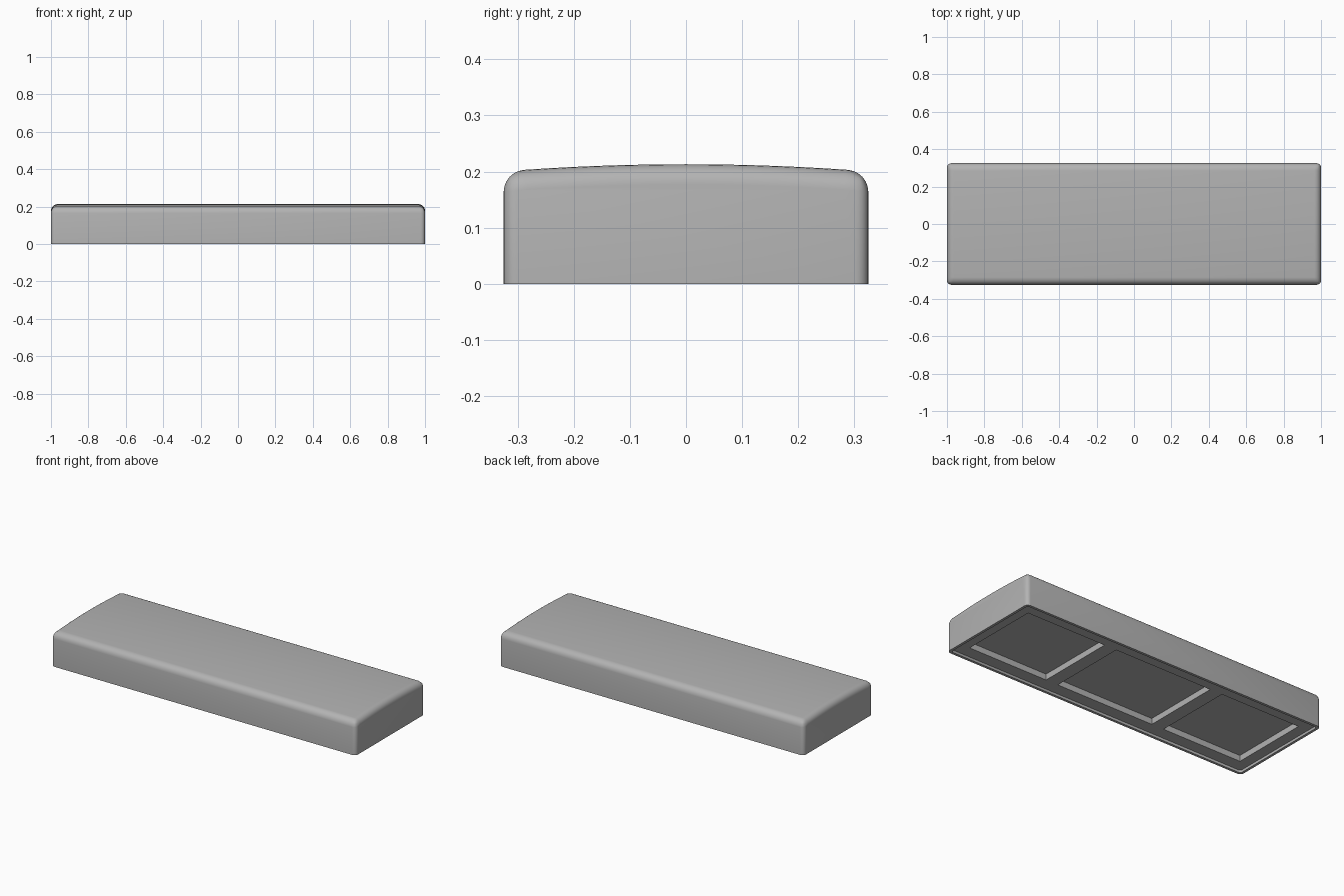
import bpy, bmesh

if "Cube" in bpy.data.objects:
    bpy.data.objects.remove(bpy.data.objects["Cube"])

HX, HY = 1.0, 0.325


def crown(y):
    return 0.213 - 0.12 * y * y


def apply(obj, mod):
    bpy.context.view_layer.objects.active = obj
    obj.select_set(True)
    bpy.ops.object.modifier_apply(modifier=mod.name)


# Body: crowned cross-section extruded along x
N = 16
ys = [HY - 2 * HY * i / N for i in range(N + 1)]
profile = [(-HY, 0), (HY, 0)] + [(y, crown(y)) for y in ys]
bm = bmesh.new()
face = bm.faces.new([bm.verts.new((-HX, y, z)) for y, z in profile])
ext = bmesh.ops.extrude_face_region(bm, geom=[face], use_keep_orig=True)
bmesh.ops.translate(bm, vec=(2 * HX, 0, 0),
                    verts=[g for g in ext["geom"] if isinstance(g, bmesh.types.BMVert)])
bmesh.ops.recalc_face_normals(bm, faces=bm.faces)

# Wider rounding on top edges, tighter on the upright corners
weight = bm.edges.layers.float.new("bevel_weight_edge")
for e in bm.edges:
    a, b = (v.co for v in e.verts)
    if max(a.z, b.z) < 0.01:
        continue
    if abs(a.z - b.z) > 0.1:
        e[weight] = 0.65
    elif abs(a.x - b.x) < 0.01 or abs(a.y) > HY - 0.001:
        e[weight] = 1.0
mesh = bpy.data.meshes.new("block_body")
bm.to_mesh(mesh)
bm.free()
body = bpy.data.objects.new("block_body", mesh)
bpy.context.collection.objects.link(body)

# Mid-dark grey surface
grey = bpy.data.materials.new("dark_grey")
grey.diffuse_color = (0.45, 0.45, 0.45, 1)
grey.use_nodes = True
grey.node_tree.nodes["Principled BSDF"].inputs["Base Color"].default_value = grey.diffuse_color
mesh.materials.append(grey)

bev = body.modifiers.new("rounding", 'BEVEL')
bev.limit_method = 'WEIGHT'
bev.width = 0.036
bev.segments = 6
apply(body, bev)


# Underside cuts
def cut(x0, x1, hy, depth, radius=0):
    bm = bmesh.new()
    bmesh.ops.create_cube(bm, size=1)
    for v in bm.verts:
        v.co = (x1 if v.co.x > 0 else x0, hy if v.co.y > 0 else -hy,
                depth if v.co.z > 0 else -0.05)
    if radius:
        up = [e for e in bm.edges if abs(e.verts[0].co.z - e.verts[1].co.z) > 0.01]
        bmesh.ops.bevel(bm, geom=up, offset=radius, segments=4, profile=0.5, affect='EDGES')
    me = bpy.data.meshes.new("cutter")
    bm.to_mesh(me)
    bm.free()
    me.materials.append(grey)
    cutter = bpy.data.objects.new("cutter", me)
    cutter.hide_render = True
    bpy.context.collection.objects.link(cutter)
    mod = body.modifiers.new("cut", 'BOOLEAN')
    mod.operation = 'DIFFERENCE'
    mod.solver = 'EXACT'
    mod.object = cutter
    apply(body, mod)
    bpy.data.objects.remove(cutter)


# Shallow recess inside a thin rim, then three pockets
cut(-HX + 0.015, HX - 0.015, HY - 0.015, 0.015, 0.015)
for x0, x1 in ((-0.92, -0.40), (-0.32, 0.32), (0.40, 0.92)):
    cut(x0, x1, 0.237, 0.05)

bpy.context.view_layer.objects.active = body
body.select_set(True)
bpy.ops.object.shade_smooth_by_angle(angle=0.6)
